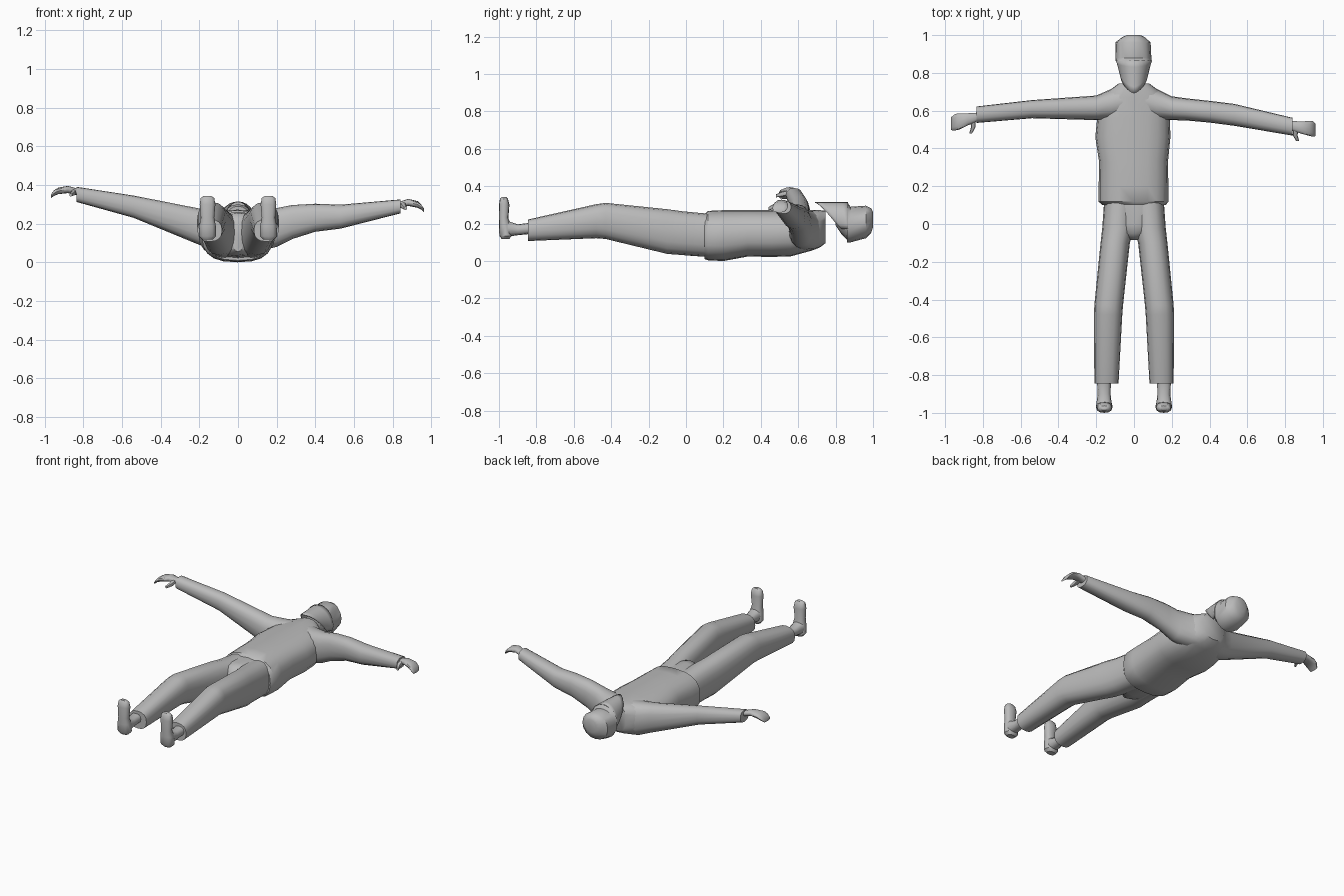
import bpy, bmesh, math

grey = bpy.data.materials.new("plain_grey")
grey.diffuse_color = (0.5, 0.5, 0.5, 1)


def finish(name, bm, angle=42):
    bmesh.ops.recalc_face_normals(bm, faces=bm.faces)
    for f in bm.faces:
        f.smooth = True
    me = bpy.data.meshes.new(name)
    bm.to_mesh(me)
    bm.free()
    me.set_sharp_from_angle(angle=math.radians(angle))
    me.materials.append(grey)
    ob = bpy.data.objects.new(name, me)
    bpy.context.collection.objects.link(ob)
    return ob


def loft(name, axis, rings, power=2.4, sides=16, mirror=False):
    """Skin rounded sections; a ring is (position, a_min, a_max, b_min, b_max)."""
    bm = bmesh.new()
    loops = []
    for pos, a0, a1, b0, b1 in rings:
        loop = []
        for i in range(sides):
            t = 2 * math.pi * i / sides
            c, s = math.cos(t), math.sin(t)
            a = (a0 + a1) / 2 + (a1 - a0) / 2 * math.copysign(abs(c) ** (2 / power), c)
            b = (b0 + b1) / 2 + (b1 - b0) / 2 * math.copysign(abs(s) ** (2 / power), s)
            co = {"x": (pos, a, b), "y": (a, pos, b), "z": (a, b, pos)}[axis]
            if mirror:
                co = (-co[0], co[1], co[2])
            loop.append(bm.verts.new(co))
        loops.append(loop)
    for l0, l1 in zip(loops, loops[1:]):
        for i in range(sides):
            j = (i + 1) % sides
            bm.faces.new((l0[i], l0[j], l1[j], l1[i]))
    bm.faces.new(loops[0])
    bm.faces.new(loops[-1])
    return finish(name, bm)


# Jacket body, hem to collar
loft("jacket", "y", [
    (0.10, -0.168, 0.168, 0.010, 0.250),
    (0.118, -0.187, 0.182, 0.004, 0.268),
    (0.20, -0.187, 0.182, 0.000, 0.272),
    (0.33, -0.185, 0.180, 0.024, 0.272),
    (0.46, -0.205, 0.193, 0.022, 0.272),
    (0.56, -0.195, 0.190, 0.025, 0.272),
    (0.67, -0.180, 0.180, 0.055, 0.272),
    (0.715, -0.12, 0.12, 0.072, 0.272),
    (0.745, -0.08, 0.08, 0.095, 0.270)], power=2.6, sides=20)

# Sleeves
loft("left_sleeve", "x", [
    (-0.06, 0.56, 0.74, 0.06, 0.270),
    (-0.12, 0.55, 0.715, 0.06, 0.272),
    (-0.20, 0.55, 0.680, 0.09, 0.278),
    (-0.54, 0.56, 0.656, 0.23, 0.345),
    (-0.835, 0.535, 0.622, 0.312, 0.390)])
loft("right_sleeve", "x", [
    (0.06, 0.56, 0.74, 0.06, 0.270),
    (0.12, 0.55, 0.715, 0.06, 0.272),
    (0.20, 0.55, 0.676, 0.08, 0.280),
    (0.28, 0.548, 0.665, 0.12, 0.296),
    (0.40, 0.537, 0.652, 0.158, 0.303),
    (0.53, 0.520, 0.636, 0.174, 0.298),
    (0.84, 0.468, 0.562, 0.253, 0.325)])

# Hands with drooping fingers, plus thumbs
loft("left_hand", "x", [
    (-0.82, 0.548, 0.590, 0.345, 0.378),
    (-0.88, 0.522, 0.586, 0.358, 0.395),
    (-0.93, 0.498, 0.586, 0.352, 0.386),
    (-0.952, 0.495, 0.580, 0.343, 0.372),
    (-0.968, 0.497, 0.565, 0.332, 0.350)], sides=12)
loft("left_thumb", "y", [
    (0.555, -0.870, -0.840, 0.350, 0.380),
    (0.515, -0.862, -0.838, 0.345, 0.372),
    (0.480, -0.872, -0.857, 0.340, 0.356)], sides=8)
loft("right_hand", "x", [
    (0.825, 0.498, 0.548, 0.275, 0.310),
    (0.88, 0.480, 0.542, 0.292, 0.328),
    (0.93, 0.466, 0.546, 0.282, 0.316),
    (0.948, 0.462, 0.544, 0.272, 0.298),
    (0.962, 0.466, 0.530, 0.260, 0.278)], sides=12)
loft("right_thumb", "y", [
    (0.505, 0.842, 0.872, 0.285, 0.315),
    (0.470, 0.840, 0.866, 0.278, 0.306),
    (0.440, 0.858, 0.874, 0.270, 0.288)], sides=8)

# Trousers: seat between two mirrored legs
loft("trouser_seat", "y", [
    (0.14, -0.155, 0.155, 0.020, 0.252),
    (0.00, -0.160, 0.160, 0.030, 0.260),
    (-0.05, -0.080, 0.080, 0.036, 0.255),
    (-0.085, -0.030, 0.030, 0.055, 0.215)])
for side, flip in (("right", False), ("left", True)):
    loft(side + "_trouser_leg", "y", [
        (0.12, -0.010, 0.158, 0.022, 0.253),
        (-0.02, 0.000, 0.168, 0.032, 0.266),
        (-0.10, 0.022, 0.177, 0.038, 0.277),
        (-0.43, 0.058, 0.210, 0.118, 0.311),
        (-0.48, 0.062, 0.212, 0.122, 0.304),
        (-0.845, 0.082, 0.210, 0.107, 0.222)], mirror=flip)
    # Ankle and upright boot
    loft(side + "_ankle", "y", [
        (-0.83, 0.122, 0.196, 0.145, 0.205),
        (-0.90, 0.124, 0.192, 0.138, 0.196),
        (-0.955, 0.118, 0.200, 0.130, 0.215)], sides=12, mirror=flip)
    loft(side + "_boot", "z", [
        (0.118, 0.130, 0.186, -0.985, -0.945),
        (0.135, 0.113, 0.202, -0.998, -0.932),
        (0.190, 0.115, 0.200, -1.000, -0.936),
        (0.230, 0.123, 0.192, -1.000, -0.950),
        (0.300, 0.117, 0.198, -1.000, -0.944),
        (0.332, 0.123, 0.193, -0.995, -0.952),
        (0.343, 0.138, 0.178, -0.985, -0.962)], sides=12, mirror=flip)

# Head and close-fitting cap
loft("head", "y", [
    (0.80, -0.055, 0.055, 0.190, 0.290),
    (0.83, -0.075, 0.075, 0.145, 0.300),
    (0.87, -0.088, 0.088, 0.105, 0.300)], power=2.1)
loft("cap", "y", [
    (0.862, -0.098, 0.092, 0.100, 0.314),
    (0.880, -0.099, 0.092, 0.100, 0.290),
    (0.962, -0.098, 0.088, 0.122, 0.296),
    (0.990, -0.062, 0.055, 0.150, 0.282),
    (1.000, -0.038, 0.034, 0.180, 0.262)], power=2.1)

# Face scarf: open curved sheet ending in a point over the collar
bm = bmesh.new()
cols, rows = 16, 5
grid = []
for i in range(cols + 1):
    t = 2 * i / cols - 1
    a = math.radians(105) * t
    depth = 0.175 - 0.14 * abs(t) ** 1.4
    grid.append([bm.verts.new((0.094 * math.sin(a) * (1 - 0.22 * j / rows),
                               0.866 - depth * j / rows,
                               0.200 + 0.113 * math.cos(a)))
                 for j in range(rows + 1)])
for g0, g1 in zip(grid, grid[1:]):
    for j in range(rows):
        bm.faces.new((g0[j], g0[j + 1], g1[j + 1], g1[j]))
scarf = finish("face_scarf", bm)
thick = scarf.modifiers.new("thickness", "SOLIDIFY")
thick.thickness = 0.004
thick.offset = 0
